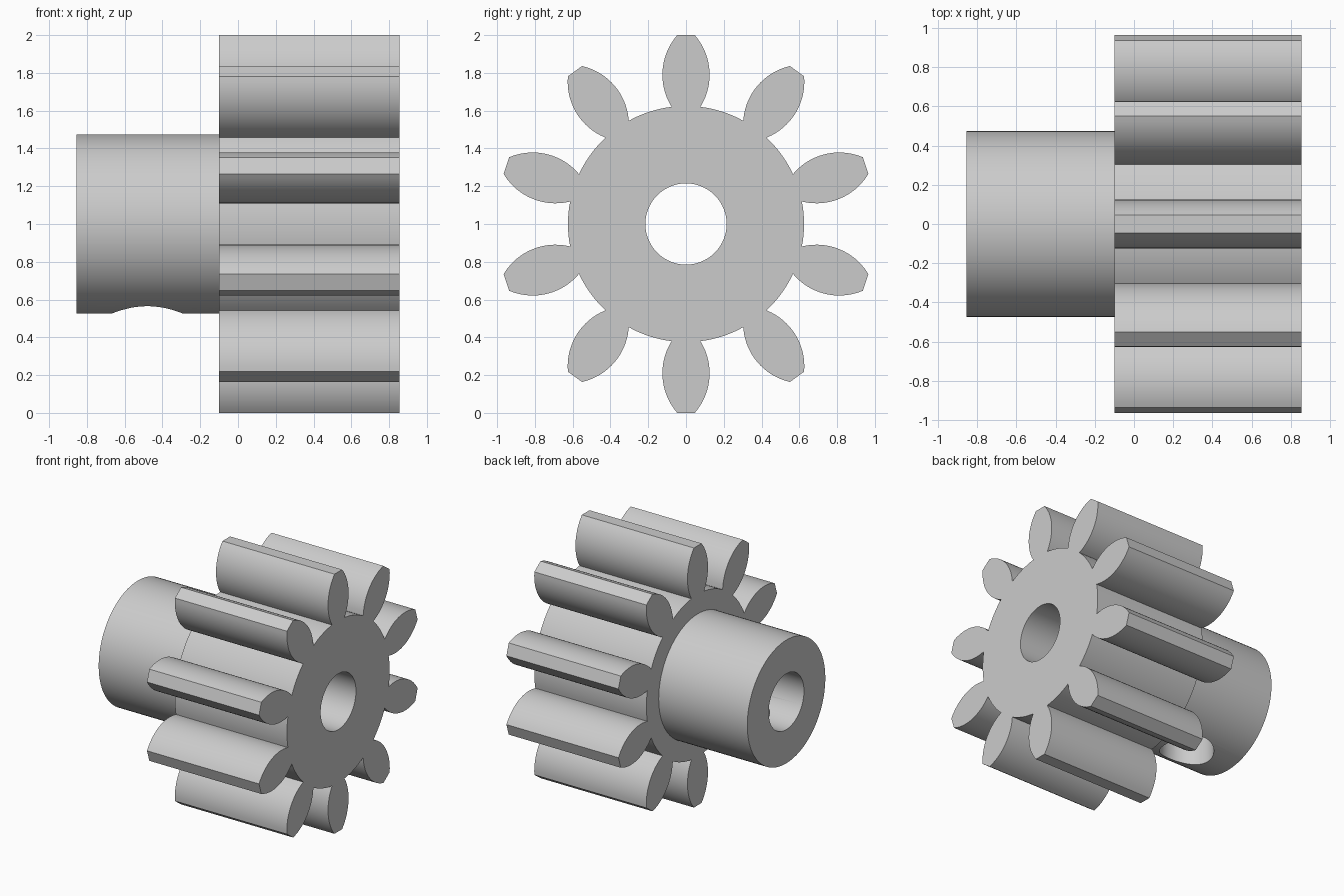
import bpy
import bmesh
import math
from mathutils import Matrix, Vector

if "Cube" in bpy.data.objects:
    bpy.data.objects.remove(bpy.data.objects["Cube"], do_unlink=True)

TEETH = 10
ROOT_R, TIP_R = 0.625, 1.0
FLANK_R, FLANK_MID, HALF_MAX = 0.32, 0.79, 0.125
GEAR_BACK, GEAR_FRONT, HUB_END = -0.1, 0.855, -0.855
HUB_R, BORE_R, SCREW_R, SCREW_X = 0.475, 0.215, 0.19, -0.48
AXIS = Vector((0, 0, 1))

steel = bpy.data.materials.new("light grey steel")
steel.use_nodes = True
grey = (0.6, 0.6, 0.6, 1)
steel.diffuse_color = grey
steel.node_tree.nodes["Principled BSDF"].inputs["Base Color"].default_value = grey


def make_object(name, bm):
    bmesh.ops.recalc_face_normals(bm, faces=bm.faces)
    mesh = bpy.data.meshes.new(name)
    bm.to_mesh(mesh)
    bm.free()
    mesh.materials.append(steel)
    obj = bpy.data.objects.new(name, mesh)
    bpy.context.collection.objects.link(obj)
    return obj


def rod(name, radius, start, end):
    """Solid cylinder between two points."""
    direction = end - start
    turn = direction.to_track_quat('Z', 'Y').to_matrix().to_4x4()
    bm = bmesh.new()
    bmesh.ops.create_cone(bm, cap_ends=True, segments=96, radius1=radius,
                          radius2=radius, depth=direction.length,
                          matrix=Matrix.Translation((start + end) / 2) @ turn)
    return make_object(name, bm)


def half_width(r):
    """Half thickness of a tooth at a distance from the axis."""
    return HALF_MAX - FLANK_R + math.sqrt(FLANK_R ** 2 - (r - FLANK_MID) ** 2)


def gear_outline():
    """Barrel-sided teeth joined by arcs of the root circle."""
    steps = 16
    radii = [ROOT_R + (TIP_R - ROOT_R) * i / steps for i in range(steps + 1)]
    radii[0] = math.sqrt(ROOT_R ** 2 - half_width(ROOT_R) ** 2)
    flank = [(half_width(r), r) for r in radii]
    tooth = [(-w, r) for w, r in flank] + flank[::-1]
    edge = math.atan2(*flank[0])
    pitch = math.tau / TEETH
    points = []
    for k in range(TEETH):
        a = k * pitch
        for y, r in tooth:
            points.append((y * math.cos(a) + r * math.sin(a),
                           r * math.cos(a) - y * math.sin(a)))
        for i in range(1, 8):
            t = a + edge + (pitch - 2 * edge) * i / 8
            points.append((ROOT_R * math.sin(t), ROOT_R * math.cos(t)))
    return points


def boolean(target, tool, operation):
    mod = target.modifiers.new(operation.lower(), 'BOOLEAN')
    mod.operation = operation
    mod.solver = 'EXACT'
    mod.object = tool
    bpy.context.view_layer.objects.active = target
    bpy.ops.object.modifier_apply(modifier=mod.name)
    bpy.data.objects.remove(tool, do_unlink=True)


# Toothed wheel
bm = bmesh.new()
face = bm.faces.new([bm.verts.new((GEAR_BACK, y, z + 1)) for y, z in gear_outline()])
extruded = bmesh.ops.extrude_face_region(bm, geom=[face], use_keep_orig=True)
moved = [v for v in extruded["geom"] if isinstance(v, bmesh.types.BMVert)]
bmesh.ops.translate(bm, verts=moved, vec=(GEAR_FRONT - GEAR_BACK, 0, 0))
gear = make_object("pinion_gear_with_hub", bm)

# Hub, shaft bore and set screw hole under the hub
hub = rod("hub", HUB_R, Vector((HUB_END, 0, 1)), Vector((GEAR_BACK + 0.1, 0, 1)))
boolean(gear, hub, 'UNION')
bore = rod("bore_cutter", BORE_R, Vector((-1, 0, 1)), Vector((1, 0, 1)))
boolean(gear, bore, 'DIFFERENCE')
screw = rod("screw_hole_cutter", SCREW_R, Vector((SCREW_X, 0, 0.3)), Vector((SCREW_X, 0, 1)))
boolean(gear, screw, 'DIFFERENCE')

# Smooth curved walls, crisp edges
bpy.ops.object.select_all(action='DESELECT')
gear.select_set(True)
bpy.context.view_layer.objects.active = gear
bpy.ops.object.shade_smooth_by_angle(angle=math.radians(30))
